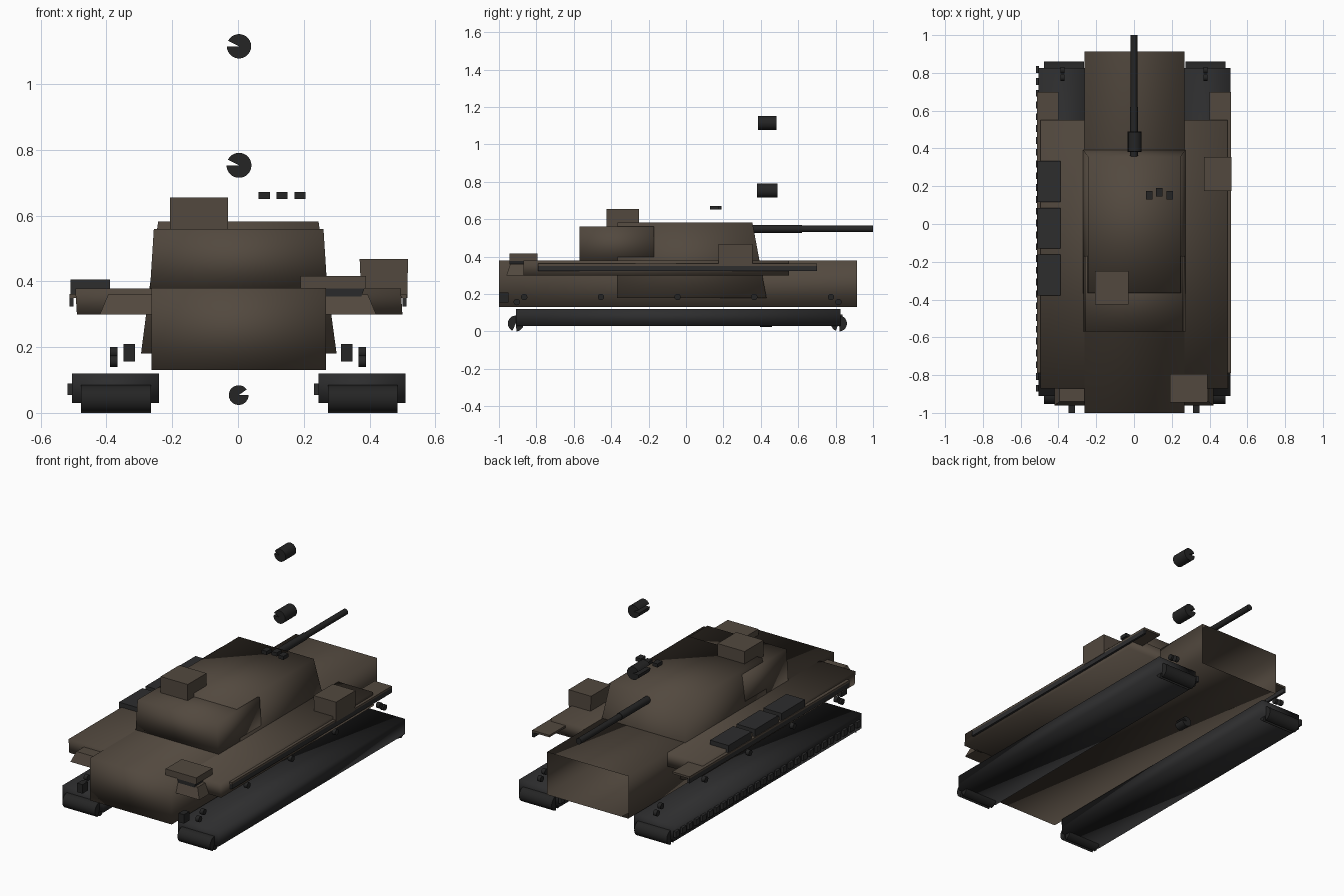
import bpy, bmesh, math

if "Cube" in bpy.data.objects:
    bpy.data.objects.remove(bpy.data.objects["Cube"])


def material(name, rgb):
    m = bpy.data.materials.new(name)
    m.diffuse_color = (*rgb, 1)
    m.use_nodes = True
    m.node_tree.nodes["Principled BSDF"].inputs["Base Color"].default_value = m.diffuse_color
    return m


BROWN = material("earth_brown", (0.085, 0.066, 0.049))
DARK = material("dark_grey", (0.026, 0.026, 0.027))
BLACK = material("near_black", (0.018, 0.018, 0.018))


def finish(name, bm, mat, smooth=False):
    bmesh.ops.recalc_face_normals(bm, faces=bm.faces)
    me = bpy.data.meshes.new(name)
    bm.to_mesh(me)
    bm.free()
    me.materials.append(mat)
    for p in me.polygons:
        p.use_smooth = smooth
    ob = bpy.data.objects.new(name, me)
    bpy.context.collection.objects.link(ob)
    return ob


def add_block(bm, bottom, top, z0, z1, open_back=False):
    """Tapered block; bottom and top are (x0, x1, y0, y1)."""
    rings = []
    for (x0, x1, y0, y1), z in ((bottom, z0), (top, z1)):
        rings.append([bm.verts.new((x, y, z)) for x, y in
                      ((x0, y0), (x1, y0), (x1, y1), (x0, y1))])
    lo, hi = rings
    bm.faces.new(lo[::-1])
    bm.faces.new(hi)
    for i in range(4):
        if open_back and i == 2:
            continue
        j = (i + 1) % 4
        bm.faces.new((lo[i], lo[j], hi[j], hi[i]))


def block(name, rect, z0, z1, mat, top=None, smooth=False, open_back=False):
    bm = bmesh.new()
    add_block(bm, rect, top or rect, z0, z1, open_back)
    return finish(name, bm, mat, smooth)


def cylinder(name, axis, centre, r, a, b, mat, notch=None, sides=24):
    """Cylinder along 'x' or 'y' from a to b; notch is a missing wedge in degrees."""
    if notch:
        s, e = math.radians(notch[1]), math.radians(notch[0] + 360)
        pts = [(0, 0)] + [(r * math.cos(s + (e - s) * i / sides),
                           r * math.sin(s + (e - s) * i / sides)) for i in range(sides + 1)]
    else:
        pts = [(r * math.cos(math.tau * i / sides), r * math.sin(math.tau * i / sides))
               for i in range(sides)]
    bm = bmesh.new()
    ends = []
    for t in (a, b):
        ends.append([bm.verts.new((u + centre[0], t, v + centre[1]) if axis == 'y'
                                  else (t, u + centre[0], v + centre[1])) for u, v in pts])
    n = len(pts)
    for ring in ends:
        bm.faces.new(ring)
    for i in range(n):
        j = (i + 1) % n
        bm.faces.new((ends[0][i], ends[0][j], ends[1][j], ends[1][i]))
    ob = finish(name, bm, mat, True)
    ob.data.set_sharp_from_angle(angle=math.radians(40))
    return ob


# Hull tub with open rear end, wide deck and narrower front lip
block("hull", (-0.263, 0.268, -1.0, 0.913), 0.13, 0.38, BROWN, smooth=True, open_back=True)
block("deck", (-0.49, 0.50, -0.87, 0.55), 0.30, 0.379, BROWN,
      top=(-0.495, 0.495, -0.87, 0.55), smooth=True)
block("front_lip", (-0.42, 0.42, -0.96, -0.86), 0.30, 0.36, BROWN,
      top=(-0.395, 0.395, -0.94, -0.86))

# Turret, rear bustle and cupola
block("turret", (-0.295, 0.30, -0.37, 0.43), 0.18, 0.582, BROWN,
      top=(-0.243, 0.245, -0.365, 0.355), smooth=True)
block("turret_bustle", (-0.268, 0.272, -0.57, -0.17), 0.37, 0.56, BROWN,
      top=(-0.256, 0.26, -0.57, -0.17), smooth=True)
block("cupola", (-0.207, -0.03, -0.425, -0.25), 0.555, 0.655, BROWN)

# Gun barrel with thicker root
cylinder("gun_barrel", 'y', (0, 0.548), 0.0175, 0.33, 1.0, BLACK)
cylinder("gun_sleeve", 'y', (0, 0.548), 0.021, 0.33, 0.62, BLACK)

# Loose notched drums above and below the gun
cylinder("lower_drum", 'y', (0.003, 0.753), 0.038, 0.38, 0.49, BLACK, notch=(153, 180))
cylinder("upper_drum", 'y', (0.003, 1.115), 0.037, 0.385, 0.485, BLACK, notch=(153, 180))
cylinder("belly_drum", 'y', (0.002, 0.054), 0.03, 0.395, 0.46, BLACK, notch=(0, 35))

# Periscopes floating over the turret
for i, (x, y) in enumerate(((0.08, 0.152), (0.134, 0.168), (0.189, 0.152))):
    block(f"periscope_{i}", (x - 0.017, x + 0.017, y - 0.023, y + 0.023), 0.651, 0.672, BLACK)

# Stowage: side box, front box with dark bracket, three dark bins
block("side_box", (0.375, 0.515, 0.175, 0.355), 0.35, 0.468, BROWN,
      top=(0.37, 0.517, 0.175, 0.355))
block("front_box", (0.19, 0.39, -0.945, -0.795), 0.378, 0.416, BROWN)
block("front_box_bracket", (0.268, 0.37, -0.94, -0.85), 0.34, 0.379, DARK,
      top=(0.268, 0.385, -0.945, -0.85))
for i in range(3):
    y = -0.27 + 0.2475 * i
    block(f"deck_bin_{i}", (-0.51, -0.39, y - 0.108, y + 0.108), 0.355, 0.405, DARK)

for side, s in (("left", -1), ("right", 1)):
    # Side shelf and dark rail below its edge
    xs = sorted((s * 0.40, s * 0.513))
    block(f"{side}_shelf", (*xs, -0.79, 0.70), 0.350, 0.362, BROWN)
    xs = sorted((s * 0.50, s * 0.513))
    block(f"{side}_rail", (*xs, -0.79, 0.70), 0.323, 0.351, DARK)

    # Track slab with end rollers
    x0 = -0.505 if s < 0 else 0.245
    block(f"{side}_track", (x0, x0 + 0.265, -0.91, 0.825), 0.03, 0.12, DARK, smooth=True)
    for end, y in (("front", -0.91), ("rear", 0.818)):
        cylinder(f"{side}_{end}_sprocket", 'x', (y, 0.0425), 0.0425,
                 x0 + 0.028, x0 + 0.24, BLACK, notch=(245, 275))

    # Track link ends on one flank
    bm = bmesh.new()
    for i in range(28):
        y = -0.87 + 0.0625 * i
        r = (x0 - 0.014, x0 + 0.002, y - 0.018, y + 0.018)
        add_block(bm, r, r, 0.055, 0.09)
    finish(f"{side}_track_links", bm, DARK)

    # Return rollers
    rollers = ((-0.905, 0.157), (-0.865, 0.184), (-0.455, 0.184), (-0.045, 0.184),
               (0.365, 0.184), (0.775, 0.184), (0.815, 0.157))
    for i, c in enumerate(rollers):
        xc = s * 0.378
        cylinder(f"{side}_roller_{i}", 'x', c, 0.017, xc - 0.011, xc + 0.011, BLACK, sides=16)

    # Tow blocks at the front
    xs = sorted((s * 0.313, s * 0.348))
    block(f"{side}_tow_block", (*xs, -1.0, -0.95), 0.156, 0.209, BLACK)
